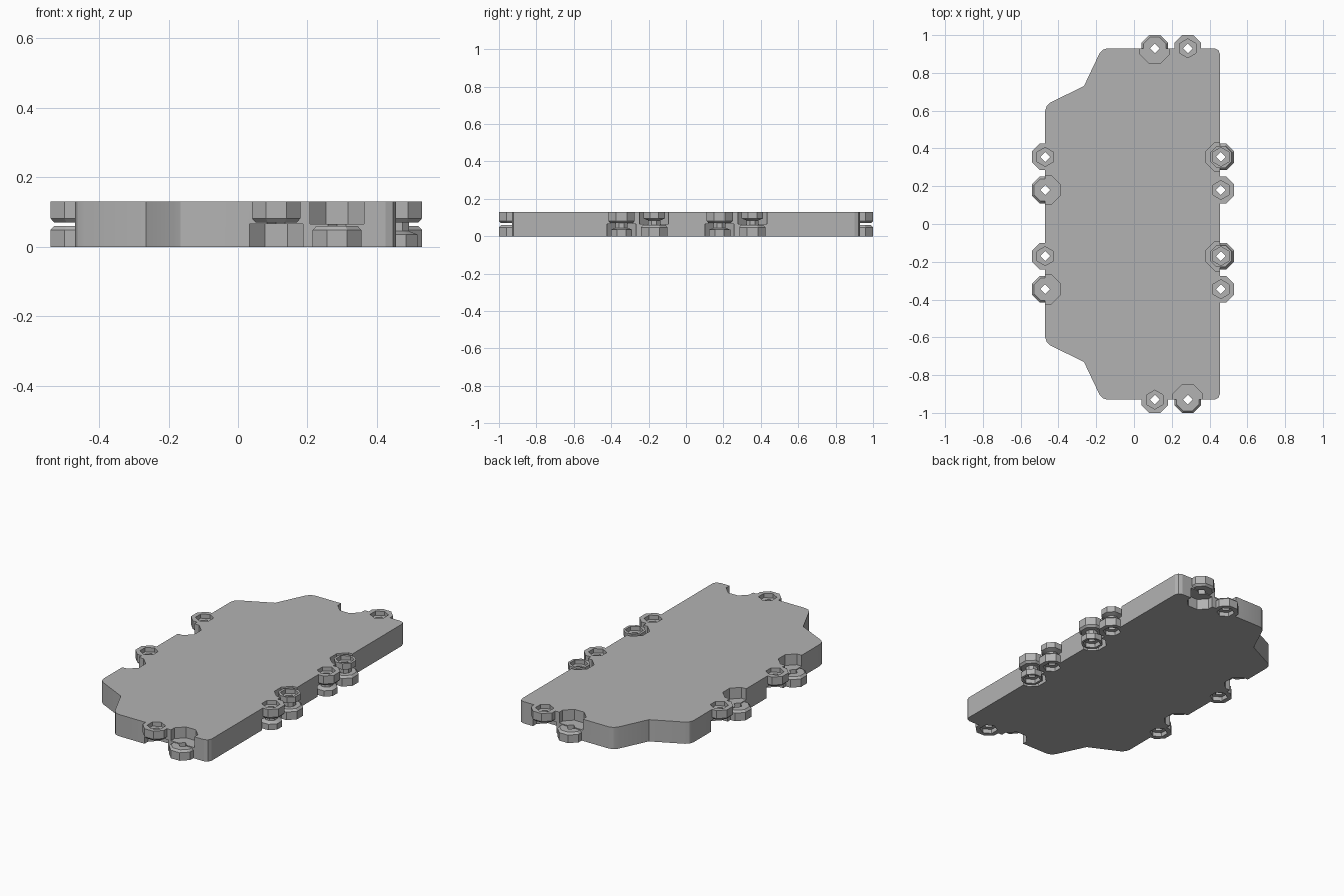
import bpy, bmesh
from math import cos, sin, pi, radians

cube = bpy.data.objects.get("Cube")
if cube:
    bpy.data.objects.remove(cube)

H = 0.13          # plate thickness
MID = 0.065       # height where the two lug layers meet

grey = bpy.data.materials.new("plain grey")
grey.use_nodes = True
grey.diffuse_color = (0.45, 0.45, 0.45, 1)
grey.node_tree.nodes["Principled BSDF"].inputs["Base Color"].default_value = grey.diffuse_color


def add_object(name, bm):
    bmesh.ops.recalc_face_normals(bm, faces=bm.faces)
    mesh = bpy.data.meshes.new(name)
    bm.to_mesh(mesh)
    bm.free()
    mesh.materials.append(grey)
    obj = bpy.data.objects.new(name, mesh)
    bpy.context.collection.objects.link(obj)
    return obj


def stack(bm, x, y, rings, sides, turn):
    """Closed regular prism made of (radius, height) rings."""
    loops = []
    for r, z in rings:
        angles = [turn + 2 * pi * i / sides for i in range(sides)]
        loops.append([bm.verts.new((x + r * cos(a), y + r * sin(a), z)) for a in angles])
    for low, high in zip(loops, loops[1:]):
        for i in range(sides):
            j = (i + 1) % sides
            bm.faces.new((low[i], low[j], high[j], high[i]))
    bm.faces.new(loops[0][::-1])
    bm.faces.new(loops[-1])


def octagon(bm, x, y, r, z0, z1, chamfer_low=0, chamfer_high=0):
    rings = [(r, z0), (r, z1)]
    if chamfer_low:
        rings = [(r - 0.012, z0), (r, z0 + chamfer_low), (r, z1)]
    if chamfer_high:
        rings = [(r, z0), (r, z1 - chamfer_high), (r - 0.012, z1)]
    stack(bm, x, y, rings, 8, pi / 8)


def boolean(target, tool, operation):
    mod = target.modifiers.new(operation.title(), "BOOLEAN")
    mod.operation = operation
    mod.solver = "EXACT"
    mod.use_self = True
    mod.object = tool
    bpy.context.view_layer.objects.active = target
    bpy.ops.object.modifier_apply(modifier=mod.name)
    bpy.data.objects.remove(tool)


# Connector positions: x, y, is the lug in the upper layer
edge_lugs = [(0.11, -0.93, True), (0.285, -0.93, False),
             (0.11, 0.93, False), (0.285, 0.93, True),
             (-0.47, 0.355, True), (-0.47, 0.18, False),
             (-0.47, -0.17, True), (-0.47, -0.345, False)]
hinge_lugs = [(0.46, 0.355, False), (0.46, 0.18, True),
              (0.46, -0.17, False), (0.46, -0.345, True)]

# Plate: chamfered outline with softened corners
half = [(0.455, 0.93), (-0.17, 0.93), (-0.265, 0.73), (-0.47, 0.63)]
outline = half + [(x, -y) for x, y in reversed(half)]
bm = bmesh.new()
base = bm.faces.new([bm.verts.new((x, y, 0)) for x, y in outline])
top = bmesh.ops.extrude_face_region(bm, geom=[base])["geom"]
bmesh.ops.translate(bm, vec=(0, 0, H), verts=[v for v in top if isinstance(v, bmesh.types.BMVert)])
corners = [e for e in bm.edges
           if abs(e.verts[0].co.z - e.verts[1].co.z) > 0.1 and abs(e.verts[0].co.x + 0.265) > 0.01]
bmesh.ops.bevel(bm, geom=corners, offset=0.03, segments=2, profile=0.5, affect="EDGES")
plate = add_object("plate", bm)

# Clearance pockets in the layer opposite each lug
bm = bmesh.new()
for x, y, upper in edge_lugs + hinge_lugs:
    z0, z1 = (-0.02, MID) if upper else (MID, H + 0.02)
    octagon(bm, x, y, 0.084, z0, z1)
boolean(plate, add_object("pocket_cutter", bm), "DIFFERENCE")

# Lugs, chamfered on the side facing the pocket
bm = bmesh.new()
for x, y, upper in edge_lugs + hinge_lugs:
    if upper:
        octagon(bm, x, y, 0.076, 0.07, H, chamfer_low=0.012)
    else:
        octagon(bm, x, y, 0.076, 0, 0.06, chamfer_high=0.012)
boolean(plate, add_object("lugs", bm), "UNION")

# Fasteners filling the hinge pockets: wide head on a thin neck
bm = bmesh.new()
for x, y, upper in hinge_lugs:
    if upper:
        rings = [(0.062, 0), (0.062, 0.035), (0.035, 0.045), (0.035, 0.085)]
    else:
        rings = [(0.035, 0.045), (0.035, 0.085), (0.062, 0.095), (0.062, H)]
    stack(bm, x, y, rings, 8, pi / 8)
boolean(plate, add_object("hinge_fasteners", bm), "UNION")

# Hexagonal recesses in the outer faces
bm = bmesh.new()
for x, y, upper in edge_lugs + hinge_lugs:
    hinge = x > 0.4
    if upper or hinge:
        stack(bm, x, y, [(0.05, H - 0.025), (0.05, H + 0.02)], 6, pi / 6)
    if not upper or hinge:
        stack(bm, x, y, [(0.05, -0.02), (0.05, 0.025)], 6, pi / 6)
boolean(plate, add_object("recess_cutter", bm), "DIFFERENCE")

# Square through holes
bm = bmesh.new()
for x, y, upper in edge_lugs + hinge_lugs:
    stack(bm, x, y, [(0.026, -0.03), (0.026, H + 0.03)], 4, 0)
boolean(plate, add_object("hole_cutter", bm), "DIFFERENCE")

plate.name = "plate_with_connectors"
bpy.context.view_layer.objects.active = plate
plate.select_set(True)
bpy.ops.object.shade_smooth_by_angle(angle=radians(20))
